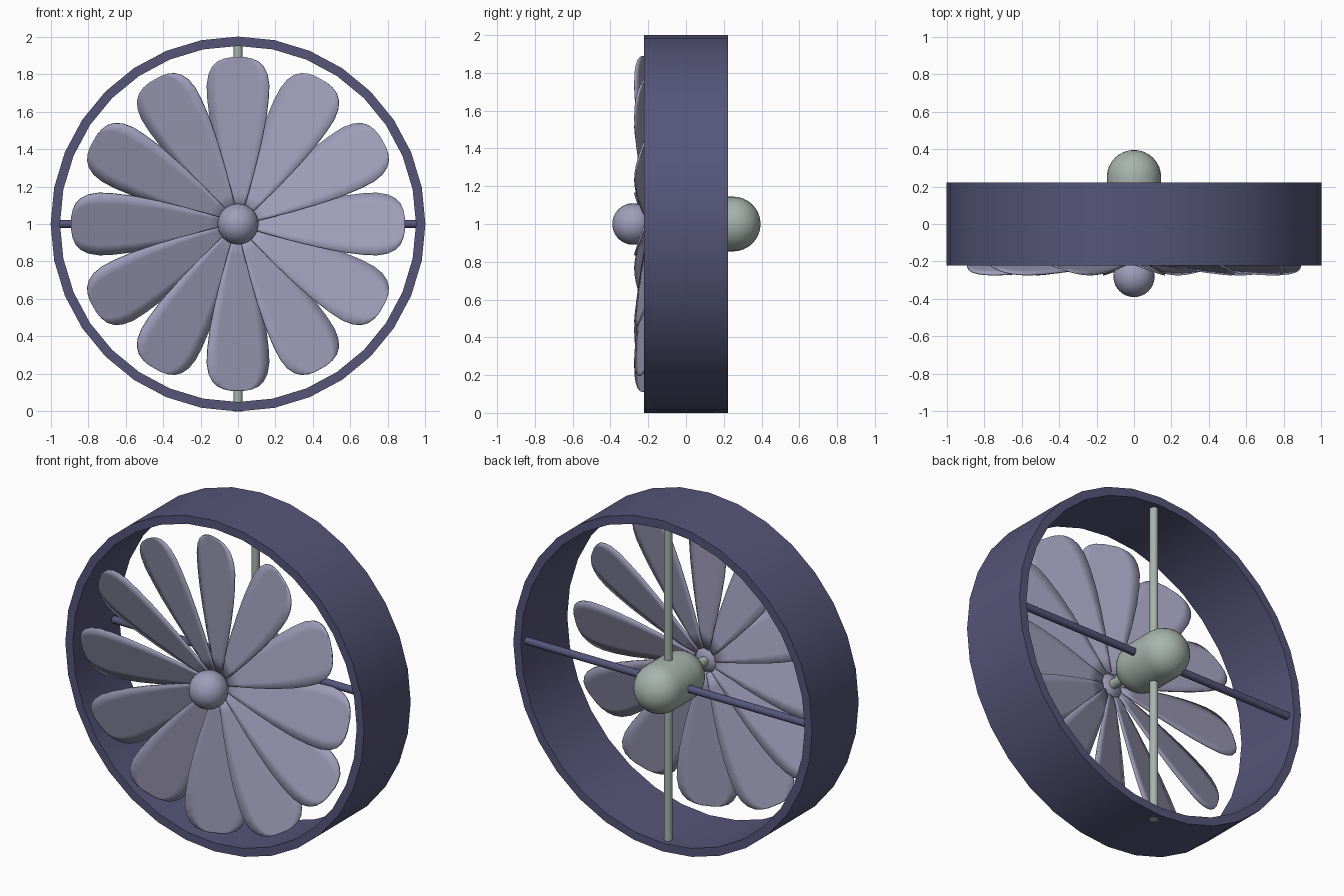
import bpy, bmesh, math
from mathutils import Matrix, Vector

if "Cube" in bpy.data.objects:
    bpy.data.objects.remove(bpy.data.objects["Cube"], do_unlink=True)

CENTRE_Z = 1.0


def make_material(name, rgb):
    mat = bpy.data.materials.new(name)
    mat.use_nodes = True
    mat.diffuse_color = (*rgb, 1)
    mat.node_tree.nodes["Principled BSDF"].inputs["Base Color"].default_value = (*rgb, 1)
    return mat


navy = make_material("slate_blue", (0.092, 0.092, 0.195))
lilac = make_material("pale_lilac", (0.35, 0.34, 0.49))
sage = make_material("sage_grey", (0.39, 0.455, 0.42))


def finish(bm, name, mat):
    bmesh.ops.recalc_face_normals(bm, faces=bm.faces)
    mesh = bpy.data.meshes.new(name)
    bm.to_mesh(mesh)
    bm.free()
    mesh.materials.append(mat)
    obj = bpy.data.objects.new(name, mesh)
    bpy.context.collection.objects.link(obj)
    bpy.ops.object.select_all(action="DESELECT")
    obj.select_set(True)
    bpy.context.view_layer.objects.active = obj
    bpy.ops.object.shade_smooth_by_angle(angle=math.radians(35))
    return obj


def lathe(name, profile, mat, sides, closed=False):
    """Spin (radius, y) points around the fan's y axis."""
    bm = bmesh.new()
    verts = [bm.verts.new((r, y, CENTRE_Z)) for r, y in profile]
    edges = [bm.edges.new(pair) for pair in zip(verts, verts[1:])]
    if closed:
        edges.append(bm.edges.new((verts[-1], verts[0])))
    bmesh.ops.spin(bm, geom=verts + edges, cent=(0, 0, CENTRE_Z), axis=(0, 1, 0),
                   angle=math.tau, steps=sides, use_merge=True)
    bmesh.ops.remove_doubles(bm, verts=bm.verts, dist=0.0001)
    return finish(bm, name, mat)


def rod(name, start, end, radius, mat):
    start, end = Vector(start), Vector(end)
    axis = end - start
    bm = bmesh.new()
    place = Matrix.Translation((start + end) / 2) @ axis.to_track_quat("Z", "Y").to_matrix().to_4x4()
    bmesh.ops.create_cone(bm, cap_ends=True, segments=16, radius1=radius, radius2=radius,
                          depth=axis.length, matrix=place)
    return finish(bm, name, mat)


def capsule(front, back, radius, steps=8):
    """Half outline of a round-ended cylinder lying along y."""
    arc = [i * math.pi / 2 / steps for i in range(steps + 1)]
    nose = [(radius * math.sin(a), front - radius * math.cos(a)) for a in arc]
    tail = [(radius * math.cos(a), back + radius * math.sin(a)) for a in arc]
    return nose + tail


# Outer duct
lathe("duct_ring", [(0.95, -0.222), (1, -0.222), (1, 0.222), (0.95, 0.222)], navy, 32, closed=True)

# Motor, shaft and nose
lathe("motor", capsule(0.07, 0.25, 0.145), sage, 24)
lathe("nose_hub", capsule(-0.28, -0.28, 0.11), lilac, 24)
rod("shaft", (0, 0.05, CENTRE_Z), (0, -0.25, CENTRE_Z), 0.028, sage)

# Crossed support rods
rod("vertical_strut", (0, 0.168, 0), (0, 0.168, 1.955), 0.024, sage)
rod("horizontal_strut", (-0.96, 0.168, CENTRE_Z), (0.96, 0.168, CENTRE_Z), 0.022, navy)

# Petal blades: (radius, half width), pitched so the clockwise edge leads
OUTLINE = [(0.07, 0.028), (0.16, 0.054), (0.28, 0.088), (0.42, 0.122), (0.55, 0.148),
           (0.66, 0.162), (0.74, 0.166), (0.8, 0.156), (0.84, 0.136), (0.867, 0.108),
           (0.883, 0.072), (0.89, 0.035)]
PITCH = 0.36
BLADES = 12
ACROSS = 6


def add_blade(bm, angle):
    spin = Matrix.Translation((0, 0, CENTRE_Z)) @ Matrix.Rotation(angle, 4, "Y")
    rows = []
    for r, half in OUTLINE:
        row = []
        for i in range(ACROSS + 1):
            x = half * (2 * i / ACROSS - 1)
            y = -0.188 - 0.03 * r - PITCH * x
            row.append(bm.verts.new(spin @ Vector((x, y, r))))
        rows.append(row)
    for low, high in zip(rows, rows[1:]):
        for i in range(ACROSS):
            bm.faces.new((low[i], low[i + 1], high[i + 1], high[i]))


bm = bmesh.new()
for k in range(BLADES):
    add_blade(bm, k * math.tau / BLADES)
blades = finish(bm, "fan_blades", lilac)
thick = blades.modifiers.new("thickness", "SOLIDIFY")
thick.thickness = 0.01
thick.offset = 0
